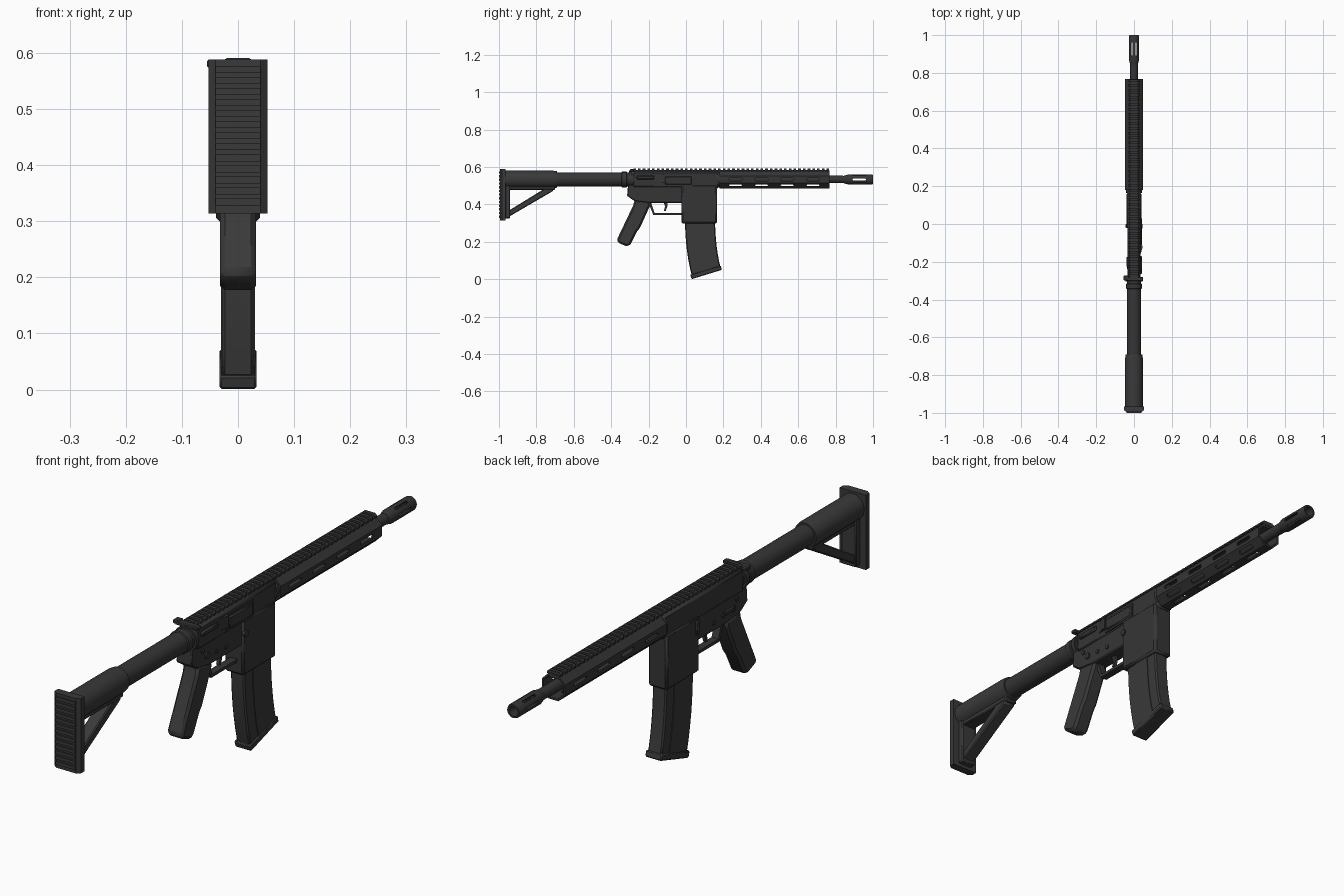
import bpy, bmesh
from math import sin, cos, pi, radians
from mathutils import Matrix, Vector

if "Cube" in bpy.data.objects:
    bpy.data.objects.remove(bpy.data.objects["Cube"])


def material(name, v):
    m = bpy.data.materials.new(name)
    m.use_nodes = True
    m.diffuse_color = (v, v, v, 1)
    bsdf = next(n for n in m.node_tree.nodes if n.type == 'BSDF_PRINCIPLED')
    bsdf.inputs["Base Color"].default_value = (v, v, v, 1)
    bsdf.inputs["Roughness"].default_value = 0.6
    return m


METAL = material("dark metal", 0.036)
POLYMER = material("dark polymer", 0.041)
BORE = 0.533  # height of the barrel axis
parts = []


def finish(name, bm, mat, bevel=0):
    bmesh.ops.recalc_face_normals(bm, faces=bm.faces)
    me = bpy.data.meshes.new(name)
    bm.to_mesh(me)
    bm.free()
    ob = bpy.data.objects.new(name, me)
    bpy.context.collection.objects.link(ob)
    me.materials.append(mat)
    if bevel:
        mod = ob.modifiers.new("bevel", 'BEVEL')
        mod.width = bevel
        mod.segments = 1
        mod.limit_method = 'ANGLE'
        mod.angle_limit = radians(40)
    parts.append(ob)
    return ob


def extrude(bm, pts, axis, lo, hi):
    """Extrude a flat outline along an axis; returns the new vertices."""
    def place(p, t):
        return {'x': (t, *p), 'y': (p[0], t, p[1]), 'z': (*p, t)}[axis]
    a = [bm.verts.new(place(p, lo)) for p in pts]
    b = [bm.verts.new(place(p, hi)) for p in pts]
    bm.faces.new(a)
    bm.faces.new(b[::-1])
    for i in range(len(pts)):
        j = (i + 1) % len(pts)
        bm.faces.new((a[i], a[j], b[j], b[i]))
    return a + b


def prism(name, pts, axis, lo, hi, mat=METAL, bevel=0):
    bm = bmesh.new()
    extrude(bm, pts, axis, lo, hi)
    return finish(name, bm, mat, bevel)


def box(name, x, y, z, mat=METAL, bevel=0):
    return prism(name, [(x[0], y[0]), (x[1], y[0]), (x[1], y[1]), (x[0], y[1])],
                 'z', *z, mat, bevel)


def lathe(name, profile, segs=32, mat=METAL, hollow=False, phase=0.0):
    """Spin (y, radius) points round the bore axis."""
    bm = bmesh.new()
    angles = [2 * pi * i / segs + phase for i in range(segs)]
    rings = [[bm.verts.new((r * cos(a), y, BORE + r * sin(a))) for a in angles]
             for y, r in profile]
    pairs = list(zip(rings, rings[1:]))
    if hollow:
        pairs.append((rings[-1], rings[0]))
    else:
        bm.faces.new(rings[0])
        bm.faces.new(rings[-1])
    for a, b in pairs:
        for i in range(segs):
            j = (i + 1) % segs
            bm.faces.new((a[i], a[j], b[j], b[i]))
    return finish(name, bm, mat)


def pin(name, y, z, r, lo, hi):
    pts = [(y + r * cos(pi * i / 6), z + r * sin(pi * i / 6)) for i in range(12)]
    return prism(name, pts, 'x', lo, hi)


def cut_slots(ob, angles, centres, half_len, half_wid, r0, r1):
    """Cut radial slots with clipped corners through a tube wall."""
    bm = bmesh.new()
    c = half_wid * 0.6
    quarter = [(half_len, half_wid - c), (half_len - c, half_wid)]
    outline = (quarter + [(-y, w) for y, w in quarter[::-1]]
               + [(-y, -w) for y, w in quarter] + [(y, -w) for y, w in quarter[::-1]])
    for a in angles:
        for yc in centres:
            vs = extrude(bm, outline, 'x', r0, r1)
            bmesh.ops.transform(bm, verts=vs, matrix=Matrix.Translation((0, yc, BORE))
                                @ Matrix.Rotation(-radians(a), 4, 'Y'))
    cutter = finish("slot_cutter", bm, METAL)
    parts.remove(cutter)
    cutter.hide_render = True
    mod = ob.modifiers.new("slots", 'BOOLEAN')
    mod.operation = 'DIFFERENCE'
    mod.object = cutter
    bpy.context.view_layer.objects.active = ob
    bpy.ops.object.modifier_apply(modifier=mod.name)
    bpy.data.objects.remove(cutter)


def bezier(a, b, c, n=7):
    a, b, c = Vector(a), Vector(b), Vector(c)
    return [tuple(a.lerp(b, t / n).lerp(b.lerp(c, t / n), t / n)) for t in range(n + 1)]


# Shoulder stock: ribbed butt plate, round body, brace triangle
prism("butt_plate", [(-.053, -.965), (-.053, -.985), (-.04, -.995), (.04, -.995),
                     (.053, -.985), (.053, -.965)], 'z', .314, .588, POLYMER)
for i in range(13):
    z = .328 + i * .0197
    box("butt_rib", (-.04, .04), (-1, -.994), (z, z + .012), POLYMER)
box("stock_back_bar", (-.03, .03), (-.967, -.94), (.325, .53), POLYMER, .004)
lathe("stock_body", [(-.967, .047), (-.71, .047), (-.69, .044)], mat=POLYMER)
box("stock_under_rail", (-.026, .026), (-.95, -.70), (.478, .505), POLYMER, .004)
prism("stock_brace", [(-.967, .335), (-.945, .335), (-.71, .472), (-.71, .485),
                      (-.755, .485), (-.945, .368), (-.967, .368)],
      'x', -.024, .024, POLYMER, .004)
lathe("buffer_tube", [(-.70, .038), (-.28, .038)])
lathe("castle_nut", [(-.345, .038), (-.342, .042), (-.318, .042), (-.315, .038)], 16)
lathe("end_plate", [(-.305, .045), (-.288, .045)], 24)

# Receivers and magazine well
box("upper_receiver", (-.035, .035), (-.29, .18), (.485, .579), METAL, .012)
prism("lower_receiver", [(-.31, .505), (-.315, .445), (-.275, .418), (-.2, .408),
                         (-.01, .408), (-.01, .505)], 'x', -.031, .031, METAL, .004)
box("magazine_well", (-.039, .039), (-.025, .167), (.298, .505), METAL, .008)
box("ejection_cover", (.03, .043), (-.112, .03), (.505, .55), METAL, .004)
box("ejection_port_lip", (.03, .039), (-.118, .036), (.498, .556))
prism("shell_deflector", [(.033, -.165), (.045, -.125), (.045, -.115), (.033, -.115)],
      'z', .515, .56)
box("forward_assist", (.025, .043), (-.265, -.17), (.534, .554), METAL, .005)
for y, z in ((-.25, .475), (.145, .475), (-.115, .44), (-.17, .445)):
    pin("receiver_pin", y, z, .008, -.035, .035)
pin("selector_pivot", -.225, .45, .012, -.037, .037)
box("selector_lever", (-.04, -.03), (-.225, -.175), (.446, .458))
pin("magazine_release", -.012, .452, .012, .03, .044)
box("bolt_catch", (-.044, -.03), (-.022, .0), (.44, .49), METAL, .003)

# Charging handle
box("charging_handle", (-.045, .048), (-.302, -.28), (.572, .586), METAL, .003)
box("charging_latch", (-.055, -.03), (-.3, -.272), (.573, .588), METAL, .003)

# Trigger group
prism("trigger_guard", [(-.203, .412), (-.175, .344), (-.02, .344), (-.02, .355),
                        (-.168, .355), (-.187, .412)], 'x', -.014, .014)
prism("trigger", [(-.122, .415), (-.112, .39), (-.118, .366), (-.108, .364),
                  (-.1, .388), (-.1, .415)], 'x', -.006, .006)

# Pistol grip
prism("pistol_grip", [(-.275, .425), (-.282, .395), (-.37, .21), (-.362, .194),
                      (-.312, .174), (-.296, .188), (-.262, .255), (-.246, .275),
                      (-.196, .385), (-.185, .412)], 'x', -.032, .032, POLYMER, .01)

# Curved magazine with side panels and floor plate
back = bezier((-.005, .34), (-.008, .17), (.03, .022))
front = bezier((.155, .34), (.155, .18), (.184, .066))
prism("magazine", back + front[::-1], 'x', -.028, .028, POLYMER, .005)


def across(t):
    return [tuple(Vector(b).lerp(Vector(f), t)) for b, f in zip(back, front)]


prism("magazine_panel", across(.3) + across(.72)[::-1], 'x', -.0305, .0305, POLYMER)
prism("magazine_floor_plate", [(.03, 0), (.192, .05), (.186, .073), (.022, .024)],
      'x', -.033, .033, POLYMER, .004)

# Slotted eight-sided handguard
R = 1 / cos(pi / 8)
guard = lathe("handguard", [(.18, .047 * R), (.767, .047 * R), (.767, .04 * R), (.18, .04 * R)],
              8, hollow=True, phase=pi / 8)
cut_slots(guard, (0, 180, -45, -90, -135), [.265 + .138 * i for i in range(4)],
          .036, .0075, .03, .06)
lathe("barrel_nut", [(.165, .042), (.215, .042)], 24)

# Top rail with repeated teeth
box("rail_base", (-.02, .02), (-.282, .765), (.565, .583))
tooth = prism("rail_teeth", [(-.028, .577), (.028, .577), (.028, .584), (.02, .591),
                             (-.02, .591), (-.028, .584)], 'y', -.282, -.268)
array = tooth.modifiers.new("repeat", 'ARRAY')
array.count = 42
array.use_relative_offset = False
array.use_constant_offset = True
array.constant_offset_displace = (0, .0252, 0)

# Barrel and slotted muzzle device
lathe("barrel", [(.17, .02), (.84, .02), (.865, .019), (.88, .017)], 24)
muzzle = lathe("flash_hider", [(.845, .0205), (.868, .0265), (.994, .0265), (1, .0245),
                               (1, .018), (.845, .018)], 24, hollow=True)
cut_slots(muzzle, range(0, 360, 60), [.926], .036, .0048, .013, .04)

# Smooth round parts, keeping hard edges
bpy.ops.object.select_all(action='DESELECT')
for ob in parts:
    ob.select_set(True)
bpy.context.view_layer.objects.active = parts[0]
bpy.ops.object.shade_smooth_by_angle(angle=radians(30))
